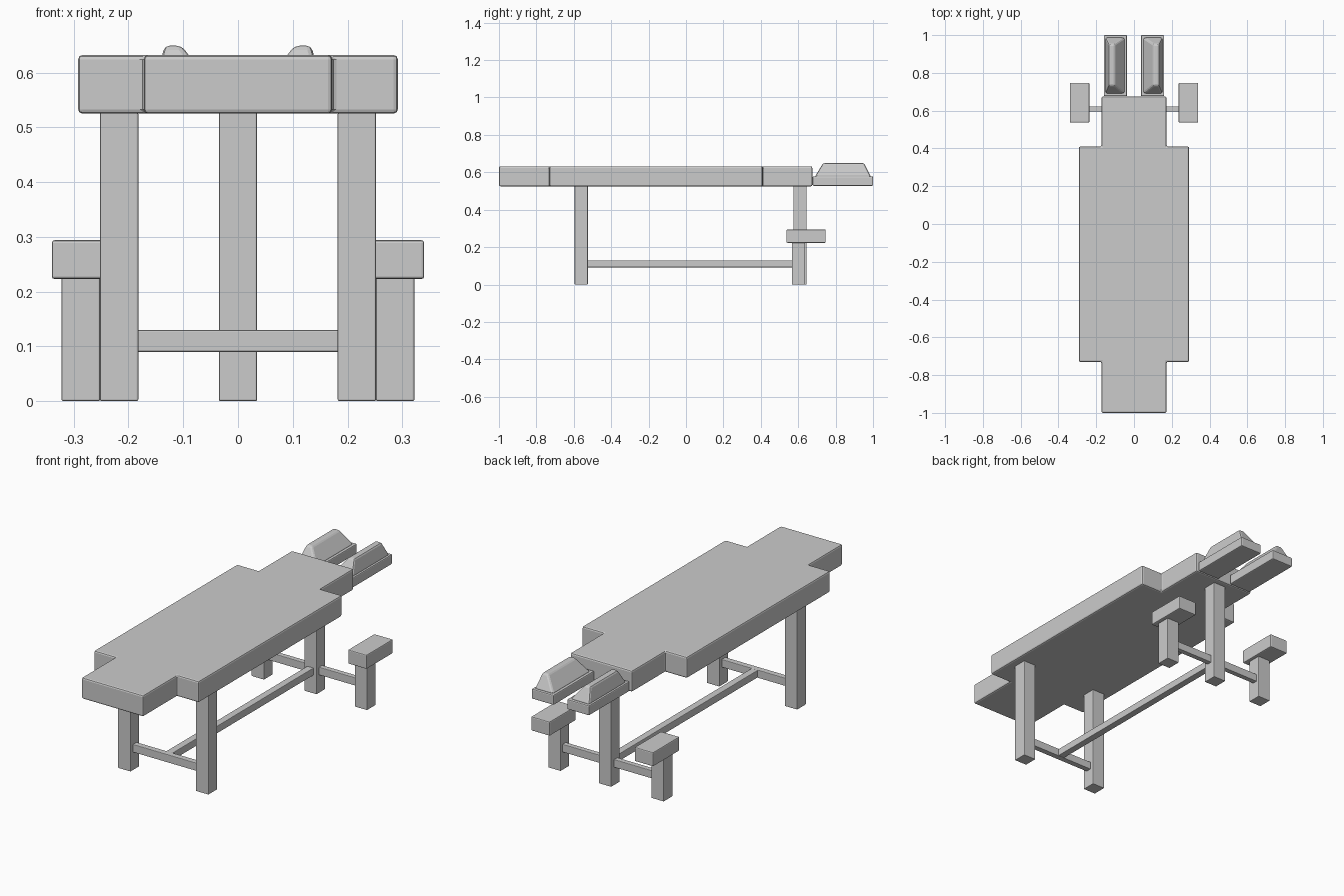
import bpy, bmesh

if "Cube" in bpy.data.objects:
    bpy.data.objects.remove(bpy.data.objects["Cube"])


def finish(name, bm, bevel):
    """Turn a bmesh into an object with softened edges."""
    bmesh.ops.recalc_face_normals(bm, faces=bm.faces[:])
    mesh = bpy.data.meshes.new(name)
    bm.to_mesh(mesh)
    bm.free()
    ob = bpy.data.objects.new(name, mesh)
    bpy.context.collection.objects.link(ob)
    if bevel:
        mod = ob.modifiers.new("soft_edges", 'BEVEL')
        mod.width = bevel
        mod.segments = 2
        mod.limit_method = 'ANGLE'
    return ob


def box(name, xs, ys, zs, bevel=0.003):
    bm = bmesh.new()
    for v in bmesh.ops.create_cube(bm, size=1)["verts"]:
        v.co = [r[0] if c < 0 else r[1] for c, r in zip(v.co, (xs, ys, zs))]
    return finish(name, bm, bevel)


def mirrored(ob):
    """Duplicate across x = 0 through a mirror on the world origin."""
    ob.modifiers.new("mirror", 'MIRROR').use_axis[0] = True
    return ob


# Padded top: stepped outline, extruded upward
half = [(0.172, -1.0), (0.172, -0.73), (0.292, -0.73),
        (0.292, 0.41), (0.172, 0.41), (0.172, 0.675)]
outline = half + [(-x, y) for x, y in reversed(half)]
bm = bmesh.new()
face = bm.faces.new([bm.verts.new((x, y, 0.525)) for x, y in outline])
ext = bmesh.ops.extrude_face_region(bm, geom=[face])
for v in ext["geom"]:
    if isinstance(v, bmesh.types.BMVert):
        v.co.z = 0.632
finish("table_top", bm, 0.008)

# Legs
mirrored(box("front_leg", (0.182, 0.252), (-0.595, -0.525), (0, 0.527)))
box("rear_leg", (-0.035, 0.035), (0.575, 0.645), (0, 0.527))

# Stretchers
box("front_stretcher", (-0.184, 0.184), (-0.575, -0.545), (0.09, 0.13))
box("long_stretcher", (-0.018, 0.018), (-0.55, 0.577), (0.092, 0.129))
mirrored(box("rear_stretcher", (0.033, 0.254), (0.595, 0.622), (0.09, 0.13)))

# Armrests with their posts
mirrored(box("armrest_post", (0.252, 0.322), (0.567, 0.637), (0, 0.226)))
mirrored(box("armrest_pad", (0.236, 0.34), (0.537, 0.747), (0.223, 0.294), 0.005))

# Face rest: flat base with a lopsided tapered cushion on each side
mirrored(box("face_rest_base", (0.037, 0.16), (0.677, 1.0), (0.528, 0.578), 0.005))
bm = bmesh.new()
for v in bmesh.ops.create_cube(bm, size=1)["verts"]:
    inner, near, low = (c < 0 for c in v.co)
    if low:
        v.co = (0.046 if inner else 0.153, 0.688 if near else 0.99, 0.574)
    else:
        v.co = (0.103 if inner else 0.134, 0.733 if near else 0.952, 0.649)
mirrored(finish("face_rest_cushion", bm, 0.009))
